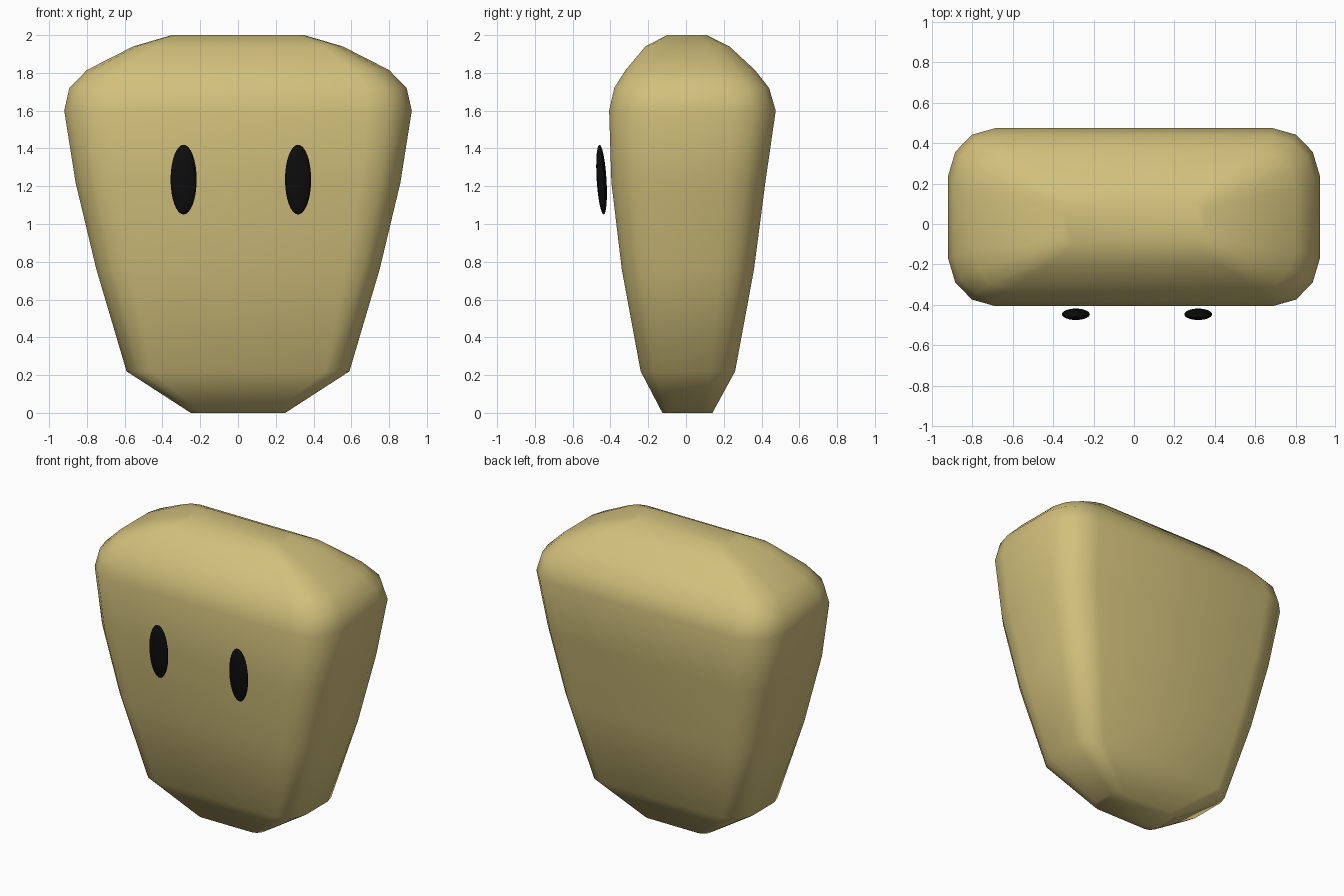
import bpy, bmesh, math

if "Cube" in bpy.data.objects:
    bpy.data.objects.remove(bpy.data.objects["Cube"])


def material(name, color):
    m = bpy.data.materials.new(name)
    m.diffuse_color = color
    m.use_nodes = True
    m.node_tree.nodes["Principled BSDF"].inputs["Base Color"].default_value = m.diffuse_color
    return m


tan = material("tan", (0.64, 0.53, 0.2, 1))
black = material("black", (0.004, 0.004, 0.004, 1))

# Body levels: height, half width, front y, back y, corner size
levels = [
    (0.00, 0.25, -0.125, 0.14, 0.06),
    (0.22, 0.59, -0.24, 0.26, 0.13),
    (0.76, 0.75, -0.34, 0.36, 0.18),
    (1.22, 0.86, -0.395, 0.42, 0.21),
    (1.60, 0.92, -0.407, 0.475, 0.235),
    (1.72, 0.893, -0.38, 0.44, 0.22),
    (1.815, 0.80, -0.32, 0.365, 0.19),
    (1.94, 0.555, -0.215, 0.23, 0.11),
    (2.00, 0.35, -0.10, 0.11, 0.05),
]
# Rounded corner as insets (x, y) in corner sizes
corner = [(0, 1), (0.15, 0.5), (0.5, 0.14), (1, 0)]


def ring(w, y0, y1, r):
    back = [(w - a * r, y1 - b * r) for a, b in corner]
    front = [(w - a * r, y0 + b * r) for a, b in reversed(corner)]
    return (back + [(-x, y) for x, y in reversed(back)]
            + [(-x, y) for x, y in reversed(front)] + front)


# Body: loft through the levels, capped at both ends
bm = bmesh.new()
rings = [[bm.verts.new((x, y, z)) for x, y in ring(w, y0, y1, r)]
         for z, w, y0, y1, r in levels]
n = len(rings[0])
for lo, hi in zip(rings, rings[1:]):
    for i in range(n):
        j = (i + 1) % n
        bm.faces.new((lo[i], lo[j], hi[j], hi[i]))
bm.faces.new(rings[0][::-1])
bm.faces.new(rings[-1])
bmesh.ops.recalc_face_normals(bm, faces=bm.faces)
for f in bm.faces:
    f.smooth = True
mesh = bpy.data.meshes.new("body")
bm.to_mesh(mesh)
bm.free()
mesh.materials.append(tan)
bpy.context.collection.objects.link(bpy.data.objects.new("body", mesh))

# Eyes: thin ovals floating just in front, leaning with the face
for name, x in (("left_eye", -0.288), ("right_eye", 0.318)):
    bpy.ops.mesh.primitive_uv_sphere_add(segments=32, ring_count=16,
                                         location=(x, -0.447, 1.235))
    eye = bpy.context.object
    eye.name = name
    eye.scale = (0.069, 0.026, 0.185)
    eye.rotation_euler = (math.radians(3.5), 0, 0)
    bpy.ops.object.shade_smooth()
    eye.data.materials.append(black)
